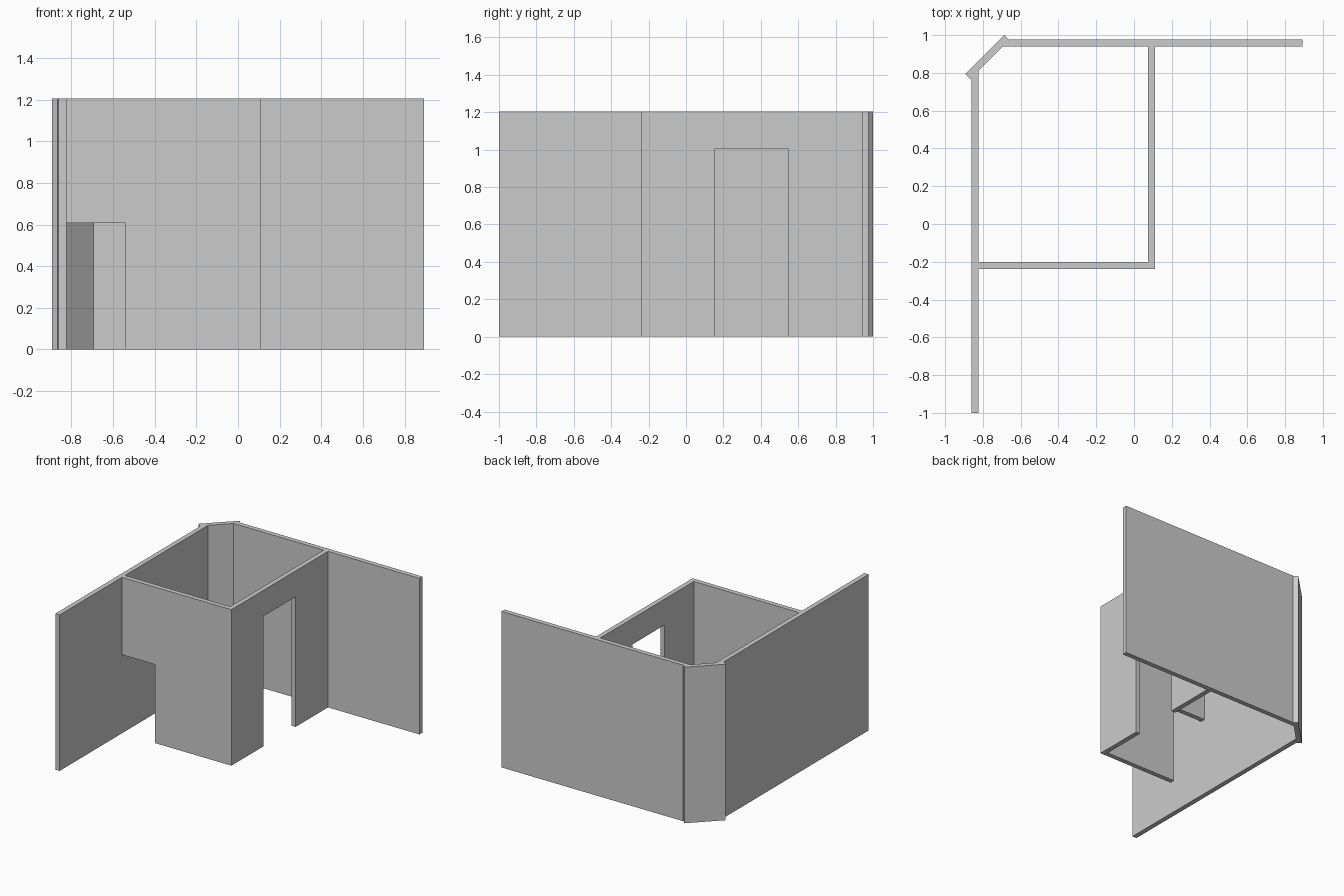
import bpy, bmesh
from mathutils import Vector

if "Cube" in bpy.data.objects:
    bpy.data.objects.remove(bpy.data.objects["Cube"])

H = 1.205      # wall height
T = 0.037      # wall thickness
LX = -0.861    # outer face of left wall
BY = 0.977     # outer face of back wall
RX = 0.074     # inner face of right partition
FY = -0.239    # outer face of front partition
DIAG = 1.635   # inner face of the corner panel lies on y = x + DIAG


def prism(name, points, direction):
    """Flat outline swept along a direction."""
    bm = bmesh.new()
    face = bm.faces.new([bm.verts.new(p) for p in points])
    ext = bmesh.ops.extrude_face_region(bm, geom=[face])
    moved = [g for g in ext["geom"] if isinstance(g, bmesh.types.BMVert)]
    bmesh.ops.translate(bm, verts=moved, vec=Vector(direction))
    bmesh.ops.recalc_face_normals(bm, faces=bm.faces)
    mesh = bpy.data.meshes.new(name)
    bm.to_mesh(mesh)
    bm.free()
    obj = bpy.data.objects.new(name, mesh)
    bpy.context.collection.objects.link(obj)
    return obj


def plan_wall(name, outline):
    return prism(name, [(x, y, 0) for x, y in outline], (0, 0, H))


# Long outer walls, mitred against the corner panel
plan_wall("left_wall", [(LX, -1), (LX + T, -1),
                        (LX + T, LX + T + DIAG), (LX, LX + DIAG)])
plan_wall("back_wall", [(0.893, BY), (0.893, BY - T),
                        (BY - T - DIAG, BY - T), (BY - DIAG, BY)])

# Diagonal corner panel
d = T / 2 ** 0.5
plan_wall("corner_panel", [(-0.893, 0.794), (-0.687, 1.0),
                           (-0.687 + d, 1.0 - d), (-0.893 + d, 0.794 - d)])

# Front partition with a low opening beside the left wall
x0, x1, door = LX + T, RX, -0.541
front = [(x0, H), (x0, 0.607), (door, 0.607), (door, 0), (x1, 0), (x1, H)]
prism("front_partition", [(x, FY, z) for x, z in front], (0, T, 0))

# Right partition with a tall doorway
y0, y1 = FY, BY - T
right = [(y0, 0), (0.155, 0), (0.155, 1.005), (0.545, 1.005),
         (0.545, 0), (y1, 0), (y1, H), (y0, H)]
prism("right_partition", [(RX, y, z) for y, z in right], (T, 0, 0))
